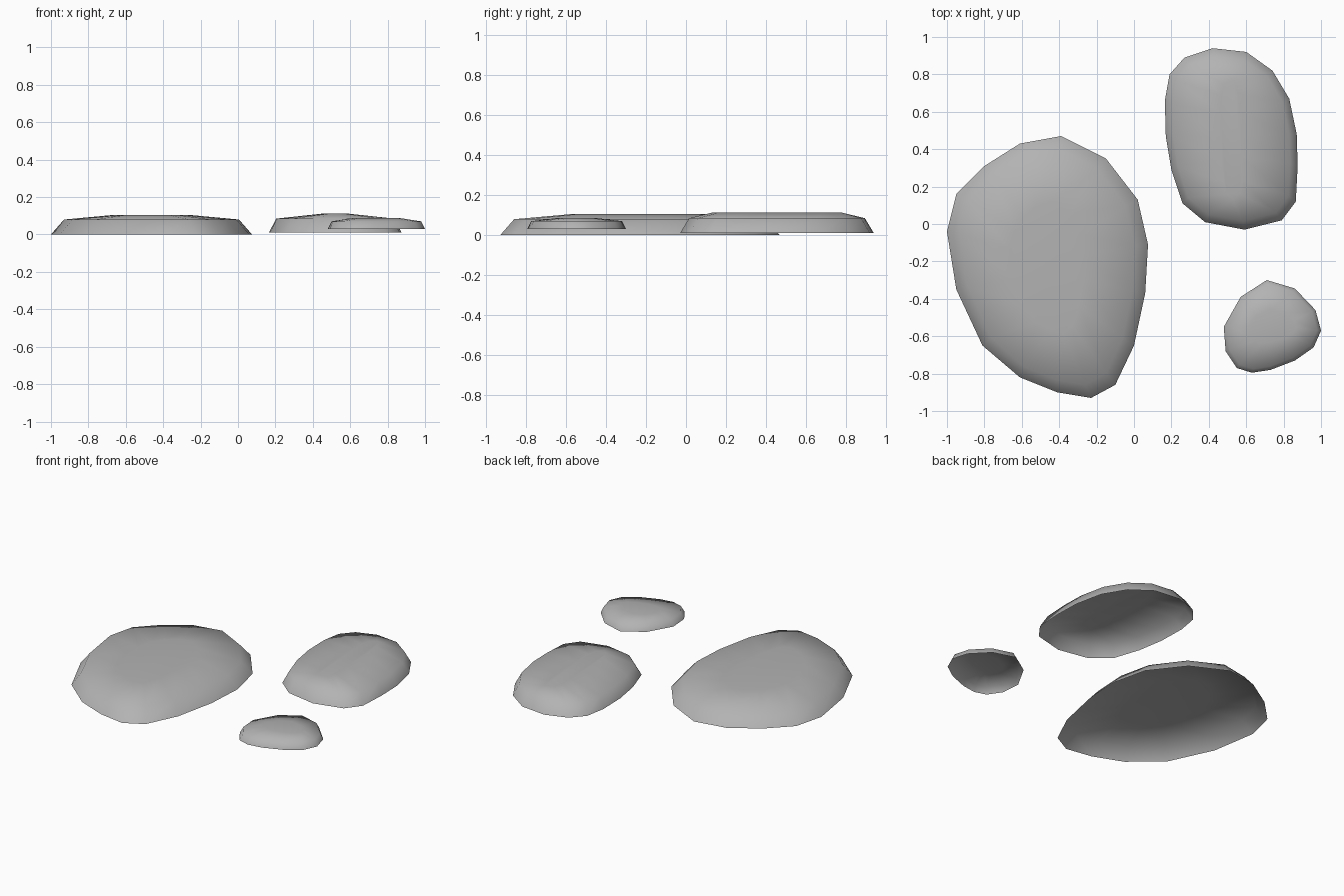
import bpy
import bmesh
from mathutils import Vector

default_cube = bpy.data.objects.get("Cube")
if default_cube:
    bpy.data.objects.remove(default_cube, do_unlink=True)


def make_material(name, color):
    mat = bpy.data.materials.new(name)
    mat.use_nodes = True
    mat.diffuse_color = color
    mat.node_tree.nodes["Principled BSDF"].inputs["Base Color"].default_value = color
    return mat


def make_stone(name, outline, base_z, rings, material):
    """Open-bottomed shell: the ground outline, then inset rings (inset_x, inset_y, z) and a flat cap."""
    xs, ys = zip(*outline)
    center = Vector(((min(xs) + max(xs)) / 2, (min(ys) + max(ys)) / 2))
    half = Vector(((max(xs) - min(xs)) / 2, (max(ys) - min(ys)) / 2))

    bm = bmesh.new()
    loops = []
    for inset_x, inset_y, z in [(0, 0, base_z)] + rings:
        scale_x = 1 - inset_x / half.x
        scale_y = 1 - inset_y / half.y
        loops.append([
            bm.verts.new((center.x + (x - center.x) * scale_x,
                          center.y + (y - center.y) * scale_y, z))
            for x, y in outline])

    # Sloping bands between neighbouring rings
    count = len(outline)
    for lower, upper in zip(loops, loops[1:]):
        for i in range(count):
            j = (i + 1) % count
            bm.faces.new((lower[i], lower[j], upper[j], upper[i]))
    bm.faces.new(loops[-1])

    for face in bm.faces:
        face.smooth = True
    mesh = bpy.data.meshes.new(name)
    bm.to_mesh(mesh)
    bm.free()
    mesh.materials.append(material)
    stone = bpy.data.objects.new(name, mesh)
    bpy.context.collection.objects.link(stone)
    return stone


stone_grey = make_material("stone grey", (0.45, 0.45, 0.45, 1))

# Outlines run counter-clockwise from the back tip of each stone
large_outline = [
    (-.39, .47), (-.61, .43), (-.8, .31), (-.95, .16), (-1, -.04), (-.95, -.35),
    (-.81, -.65), (-.61, -.82), (-.41, -.9), (-.23, -.93), (-.1, -.86), (0, -.65),
    (.06, -.37), (.075, -.11), (.02, .13), (-.15, .35)]
medium_outline = [
    (.42, .94), (.27, .89), (.19, .8), (.165, .66), (.17, .47), (.2, .29),
    (.26, .11), (.38, .01), (.59, -.03), (.79, .02), (.865, .12), (.875, .31),
    (.87, .48), (.83, .67), (.74, .82), (.6, .92)]
small_outline = [
    (.71, -.3), (.57, -.39), (.48, -.55), (.49, -.68), (.55, -.77), (.63, -.795),
    (.73, -.78), (.86, -.73), (.96, -.66), (1, -.57), (.97, -.46), (.86, -.345)]

# Three flat stepping stones
make_stone("large_stone", large_outline, 0,
           [(.07, .07, .08), (.34, .35, .105)], stone_grey)
make_stone("medium_stone", medium_outline, .01,
           [(.04, .045, .085), (.3, .16, .113)], stone_grey)
make_stone("small_stone", small_outline, .03,
           [(.02, .02, .07), (.13, .16, .087)], stone_grey)
